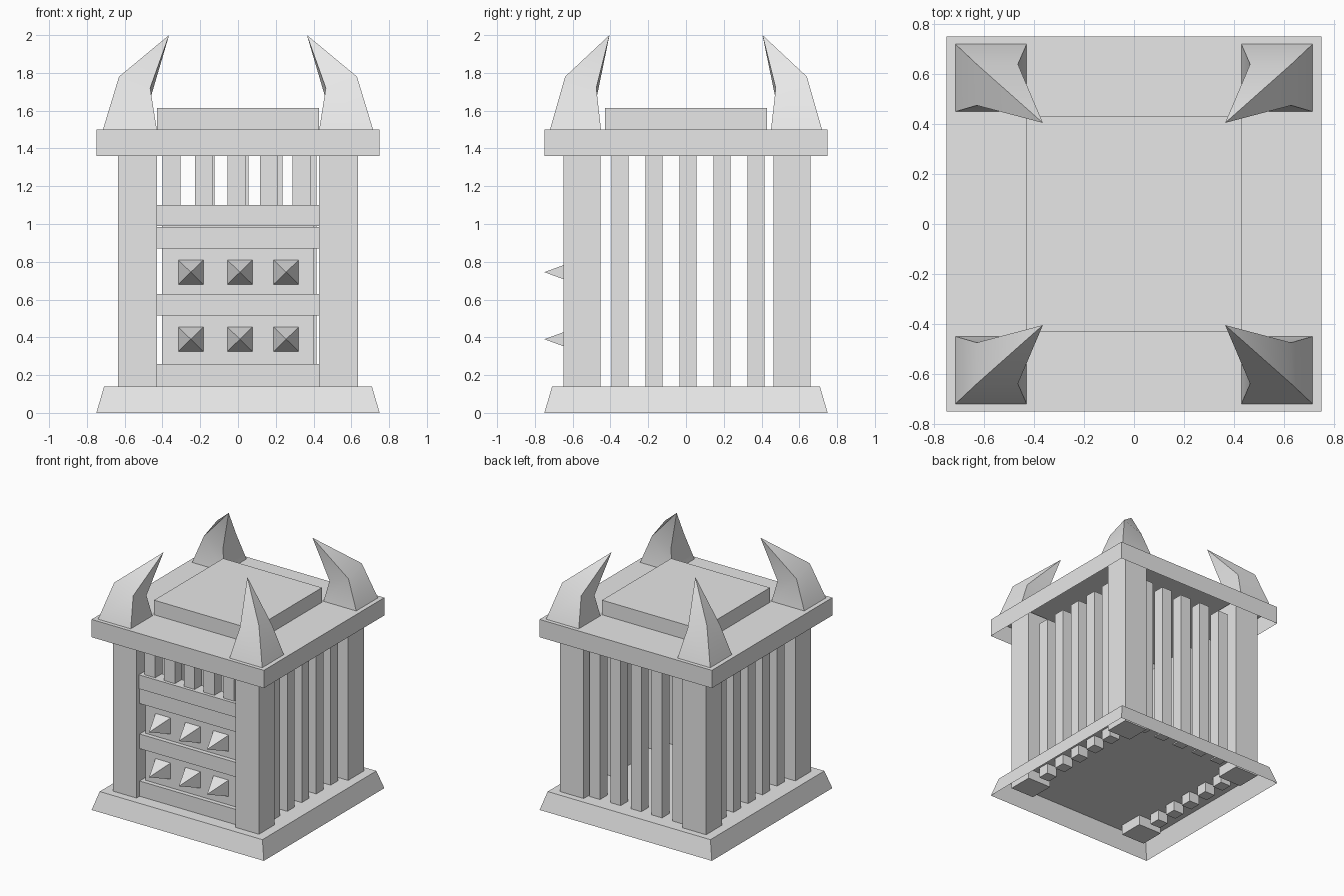
import bpy, bmesh
from mathutils import Vector

cube = bpy.data.objects.get("Cube")
if cube:
    bpy.data.objects.remove(cube, do_unlink=True)

stone = bpy.data.materials.new("pale grey")
stone.use_nodes = True
colour = (0.8, 0.8, 0.8, 1)
stone.diffuse_color = colour
stone.node_tree.nodes["Principled BSDF"].inputs["Base Color"].default_value = colour


def finish(name, bm):
    bmesh.ops.recalc_face_normals(bm, faces=bm.faces)
    mesh = bpy.data.meshes.new(name)
    bm.to_mesh(mesh)
    bm.free()
    mesh.materials.append(stone)
    obj = bpy.data.objects.new(name, mesh)
    bpy.context.collection.objects.link(obj)
    return obj


def box(name, x, y, z, taper=1.0, open_bottom=False):
    """Box from (low, high) ranges; taper scales the top about the origin."""
    bm = bmesh.new()
    bmesh.ops.create_cube(bm, size=1)
    for v in bm.verts:
        top = v.co.z > 0
        v.co = Vector([r[0] if c < 0 else r[1] for c, r in zip(v.co, (x, y, z))])
        if top:
            v.co.x *= taper
            v.co.y *= taper
    obj_faces = [f for f in bm.faces if all(abs(v.co.z - z[0]) < 1e-5 for v in f.verts)]
    if open_bottom:
        bmesh.ops.delete(bm, geom=obj_faces, context='FACES_ONLY')
    obj = finish(name, bm)
    if open_bottom:
        # keep the open shell facing outward
        top_face = max(obj.data.polygons, key=lambda p: p.center.z)
        if top_face.normal.z < 0:
            obj.data.flip_normals()
    return obj


def around(c, half):
    return (c - half, c + half)


# Hollow plinth and roof, with a raised slab on the roof
W = 0.75
box("plinth", (-W, W), (-W, W), (0, 0.14), taper=0.945, open_bottom=True)
box("roof", (-W, W), (-W, W), (1.36, 1.5), open_bottom=True)
box("roof_slab", (-0.43, 0.43), (-0.43, 0.43), (1.5, 1.615))

# Corner pillars
for sx, side in ((1, "left"), (-1, "right")):
    for sy, end in ((-1, "front"), (1, "back")):
        box(f"{end}_{side}_pillar", around(sx * 0.533, 0.103),
            around(sy * 0.555 + 0.005, 0.098), (0.06, 1.48))

# Bars on the sides, the back and above the door
for i in range(5):
    c = 0.01 + (i - 2) * 0.18
    for sx, side in ((1, "left"), (-1, "right")):
        box(f"{side}_bar_{i}", around(sx * 0.535, 0.045), around(c, 0.045), (0.06, 1.37))
    box(f"back_bar_{i}", around(c, 0.045), around(0.56, 0.045), (0.13, 1.37))
    box(f"front_bar_{i}", around((i - 2) * 0.172 - 0.008, 0.047),
        around(-0.55, 0.045), (1.05, 1.37))

# Door panel and its cross rails
box("door_panel", (-0.403, 0.403), (-0.575, -0.52), (0.14, 1.0))
rails = [(0.14, 0.26, -0.61), (0.515, 0.63, -0.61), (0.87, 0.985, -0.61), (0.99, 1.1, -0.62)]
for i, (low, high, front) in enumerate(rails):
    box(f"door_rail_{i}", (-0.43, 0.43), (front, -0.51), (low, high))

# Pyramid spikes on the door
for z in (0.39, 0.745):
    for x in (-0.25, 0.01, 0.255):
        bm = bmesh.new()
        ring = [bm.verts.new((x + a * 0.068, -0.57, z + b * 0.066))
                for a, b in ((-1, -1), (1, -1), (1, 1), (-1, 1))]
        tip = bm.verts.new((x, -0.75, z))
        bm.faces.new(ring)
        for i in range(4):
            bm.faces.new((ring[i], ring[(i + 1) % 4], tip))
        finish("door_spike", bm)

# Curved four-sided horns on the roof corners
foot = [(0.43, 0.45, 1.5), (0.715, 0.45, 1.5), (0.715, 0.72, 1.5), (0.43, 0.72, 1.5)]
bend = [(0.465, 0.475, 1.66), (0.63, 0.475, 1.72), (0.63, 0.64, 1.78), (0.465, 0.64, 1.72)]
for sx, side in ((1, "left"), (-1, "right")):
    for sy, end in ((-1, "front"), (1, "back")):
        bm = bmesh.new()
        low, mid = [[bm.verts.new((x * sx, y * sy, z)) for x, y, z in pts]
                    for pts in (foot, bend)]
        tip = bm.verts.new((0.365 * sx, 0.405 * sy, 2.0))
        bm.faces.new(low)
        for i in range(4):
            j = (i + 1) % 4
            bm.faces.new((low[i], low[j], mid[j], mid[i]))
            bm.faces.new((mid[i], mid[j], tip))
        horn = finish(f"{end}_{side}_horn", bm)
        bpy.ops.object.select_all(action='DESELECT')
        horn.select_set(True)
        bpy.context.view_layer.objects.active = horn
        bpy.ops.object.shade_smooth_by_angle(angle=0.7)
